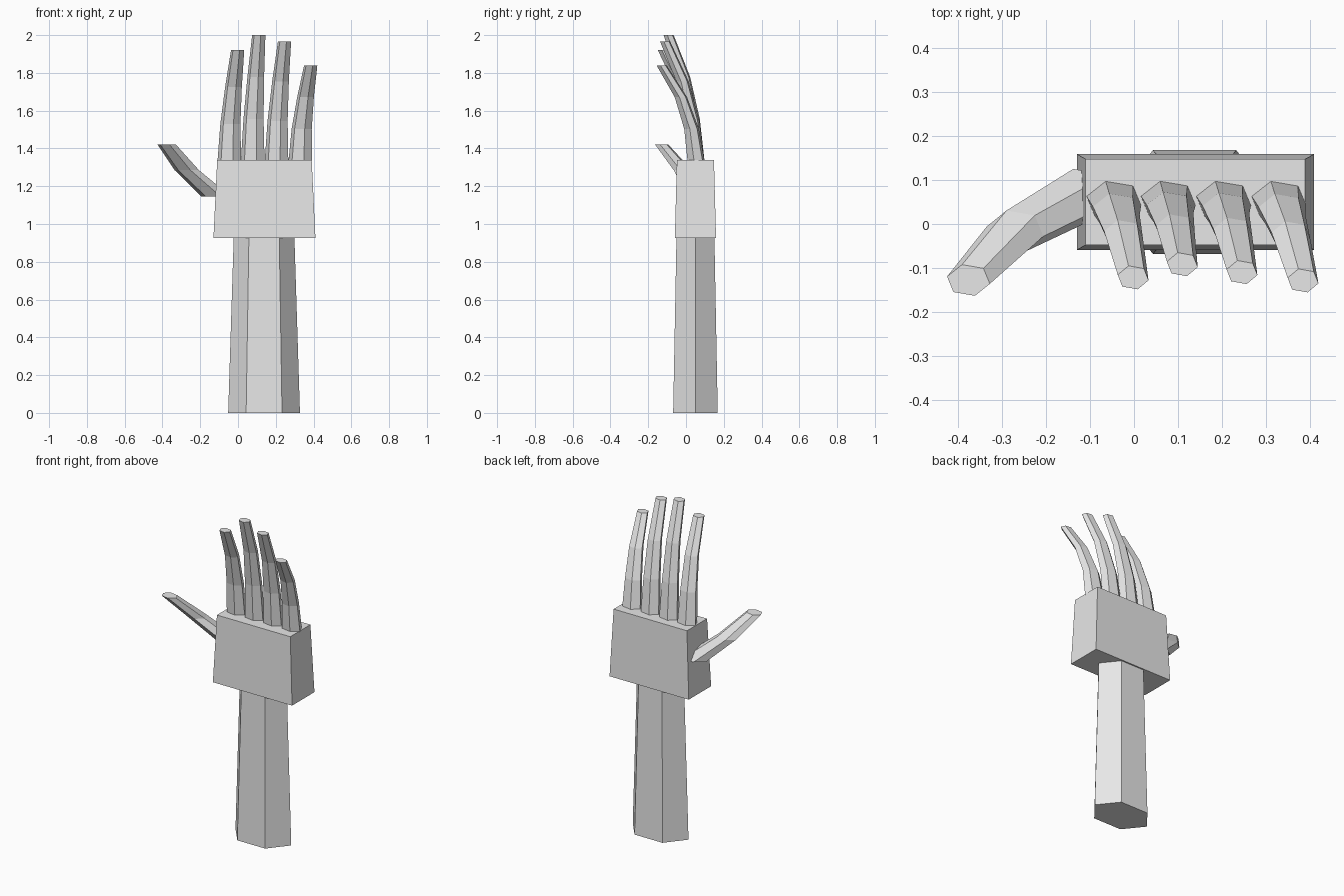
import bpy, bmesh
from math import radians, cos, sin

default = bpy.data.objects.get("Cube")
if default:
    bpy.data.objects.remove(default, do_unlink=True)

# Single plain material
GREY = 0.8
mat = bpy.data.materials.new("light grey")
mat.use_nodes = True
mat.diffuse_color = (GREY, GREY, GREY, 1)
mat.node_tree.nodes["Principled BSDF"].inputs["Base Color"].default_value = (GREY, GREY, GREY, 1)


def loft(name, rings, sides=6, turn=0):
    """Closed prism through level rings given as (x, y, z, radius_x, radius_y)."""
    bm = bmesh.new()
    loops = []
    for x, y, z, rx, ry in rings:
        angles = [radians(turn + 360 * i / sides) for i in range(sides)]
        loops.append([bm.verts.new((x + rx * cos(a), y + ry * sin(a), z)) for a in angles])
    for low, high in zip(loops, loops[1:]):
        for i in range(sides):
            j = (i + 1) % sides
            bm.faces.new((low[i], low[j], high[j], high[i]))
    bm.faces.new(loops[0][::-1])
    bm.faces.new(loops[-1])
    bmesh.ops.recalc_face_normals(bm, faces=bm.faces)
    mesh = bpy.data.meshes.new(name)
    bm.to_mesh(mesh)
    bm.free()
    mesh.materials.append(mat)
    obj = bpy.data.objects.new(name, mesh)
    bpy.context.collection.objects.link(obj)
    return obj


# Six-sided forearm (half height of a hexagon is 0.866 of its radius)
loft("forearm", [(0.138, 0.05, 0, 0.19, 0.118 / 0.866),
                 (0.138, 0.05, 0.95, 0.16, 0.1 / 0.866)])

# Tapered palm block (a four-sided ring turned by 45 degrees)
DIAG = 2 ** 0.5
loft("palm", [(0.14, 0.05, 0.925, 0.27 * DIAG, 0.109 * DIAG),
              (0.14, 0.05, 1.34, 0.25 * DIAG, 0.098 * DIAG)], sides=4, turn=45)

# Fingers: base x, tip x, tip y, tip z
fingers = {
    "index_finger": (-0.046, -0.002, -0.122, 1.92),
    "middle_finger": (0.078, 0.11, -0.092, 2.0),
    "ring_finger": (0.204, 0.246, -0.11, 1.965),
    "little_finger": (0.33, 0.385, -0.129, 1.84),
}
BASE_Y, BASE_Z = 0.053, 1.335
for name, (base_x, tip_x, tip_y, tip_z) in fingers.items():
    rings = []
    for step, (drift, curl) in enumerate([(0, 0), (0.13, 0.13), (0.5, 0.44), (1, 1)]):
        t = step / 3
        rings.append((base_x + (tip_x - base_x) * drift,
                      BASE_Y + (tip_y - BASE_Y) * curl,
                      BASE_Z + (tip_z - BASE_Z) * t,
                      0.064 - 0.028 * t, 0.047 - 0.019 * t))
    loft(name, rings, turn=-13)

# Thumb leaning out and forward from the side of the palm
loft("thumb", [(-0.115, 0.068, 1.145, 0.08, 0.06),
               (-0.271, -0.017, 1.285, 0.066, 0.05),
               (-0.377, -0.128, 1.42, 0.05, 0.037)], turn=-13)
